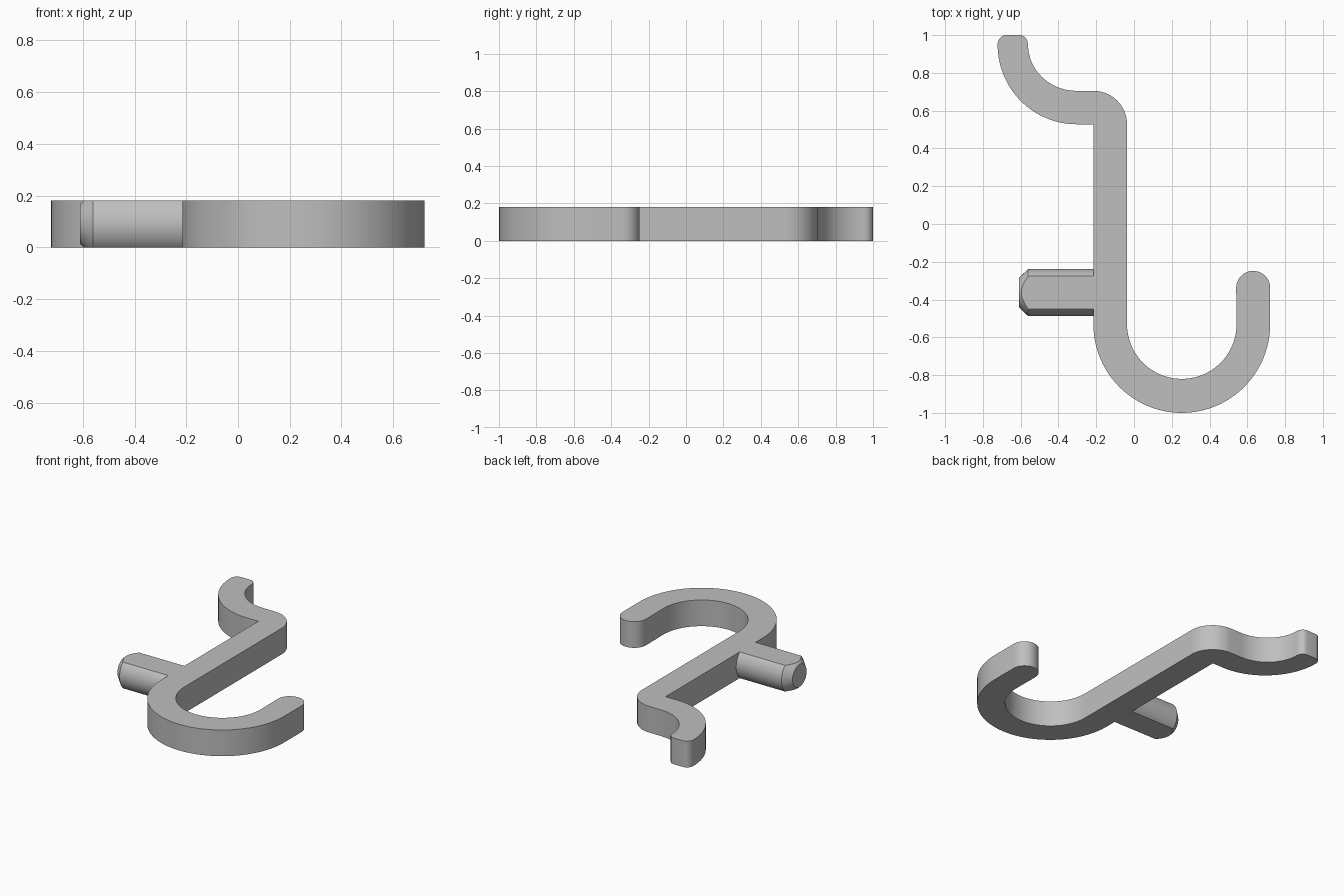
import bpy, bmesh, math
from mathutils import Vector

cube = bpy.data.objects.get("Cube")
if cube:
    bpy.data.objects.remove(cube)

THICK = 0.18
WALL_X = -0.215      # outer side of the stem

grey = bpy.data.materials.new("light grey")
grey.use_nodes = True
colour = (0.52, 0.52, 0.52, 1)
grey.diffuse_color = colour
grey.node_tree.nodes["Principled BSDF"].inputs["Base Color"].default_value = colour


def finish(bm, name):
    """Turn a bmesh into a smooth-shaded object with sharp edges kept."""
    bmesh.ops.recalc_face_normals(bm, faces=bm.faces)
    mesh = bpy.data.meshes.new(name)
    bm.to_mesh(mesh)
    bm.free()
    mesh.materials.append(grey)
    obj = bpy.data.objects.new(name, mesh)
    bpy.context.collection.objects.link(obj)
    bpy.ops.object.select_all(action="DESELECT")
    obj.select_set(True)
    bpy.context.view_layer.objects.active = obj
    bpy.ops.object.shade_smooth_by_angle(angle=math.radians(30))
    return obj


def arc(cx, cy, rx, ry, start, end, steps):
    """Points on an elliptical arc, angles in degrees."""
    angles = [math.radians(start + (end - start) * i / steps) for i in range(steps + 1)]
    return [(cx + rx * math.cos(a), cy + ry * math.sin(a)) for a in angles]


# Hook body: one outline of arcs and straight runs, extruded upward
outline = (
    arc(0.253, -0.53, 0.468, 0.47, 180, 360, 48)       # outside of the bowl
    + arc(0.631, -0.338, 0.09, 0.09, 0, 180, 24)       # rounded hook tip
    + arc(0.253, -0.53, 0.29, 0.29, 360, 180, 40)      # inside of the bowl
    + arc(-0.215, 0.528, 0.178, 0.177, 0, 90, 20)      # shoulder
    + arc(-0.304, 0.95, 0.257, 0.245, 270, 180, 24)    # inside of the lip
    + arc(-0.606, 0.95, 0.045, 0.05, 0, 90, 8)         # lip corners
    + arc(-0.677, 0.95, 0.045, 0.05, 90, 180, 8)
    + arc(-0.304, 0.95, 0.418, 0.422, 180, 270, 28)    # outside of the lip
    + [(WALL_X, 0.528)]
)
bm = bmesh.new()
base = bm.faces.new([bm.verts.new((x, y, 0)) for x, y in outline])
bmesh.ops.remove_doubles(bm, verts=bm.verts, dist=0.0005)
top = bmesh.ops.extrude_face_region(bm, geom=list(bm.faces))
bmesh.ops.translate(bm, vec=(0, 0, THICK),
                    verts=[v for v in top["geom"] if isinstance(v, bmesh.types.BMVert)])
finish(bm, "hook_body")

# Peg: chamfered round bar along x, sliced flat above and below
SEGMENTS = 64
bm = bmesh.new()
rings = []
for x, radius in ((WALL_X, 0.125), (-0.56, 0.125), (-0.61, 0.077)):
    rings.append([bm.verts.new((x, -0.363 + c * radius, THICK / 2 + s * radius))
                  for c, s in arc(0, 0, 1, 1, 0, 360, SEGMENTS)[:-1]])
for a, b in zip(rings, rings[1:]):
    for i in range(SEGMENTS):
        j = (i + 1) % SEGMENTS
        bm.faces.new((a[i], a[j], b[j], b[i]))
bm.faces.new(rings[0])
bm.faces.new(rings[-1])
for z, direction in ((0, -1), (THICK, 1)):
    cut = bmesh.ops.bisect_plane(bm, geom=bm.verts[:] + bm.edges[:] + bm.faces[:],
                                 plane_co=Vector((0, 0, z)),
                                 plane_no=Vector((0, 0, direction)), clear_outer=True)
    bmesh.ops.contextual_create(
        bm, geom=[e for e in cut["geom_cut"] if isinstance(e, bmesh.types.BMEdge)])
finish(bm, "peg")
